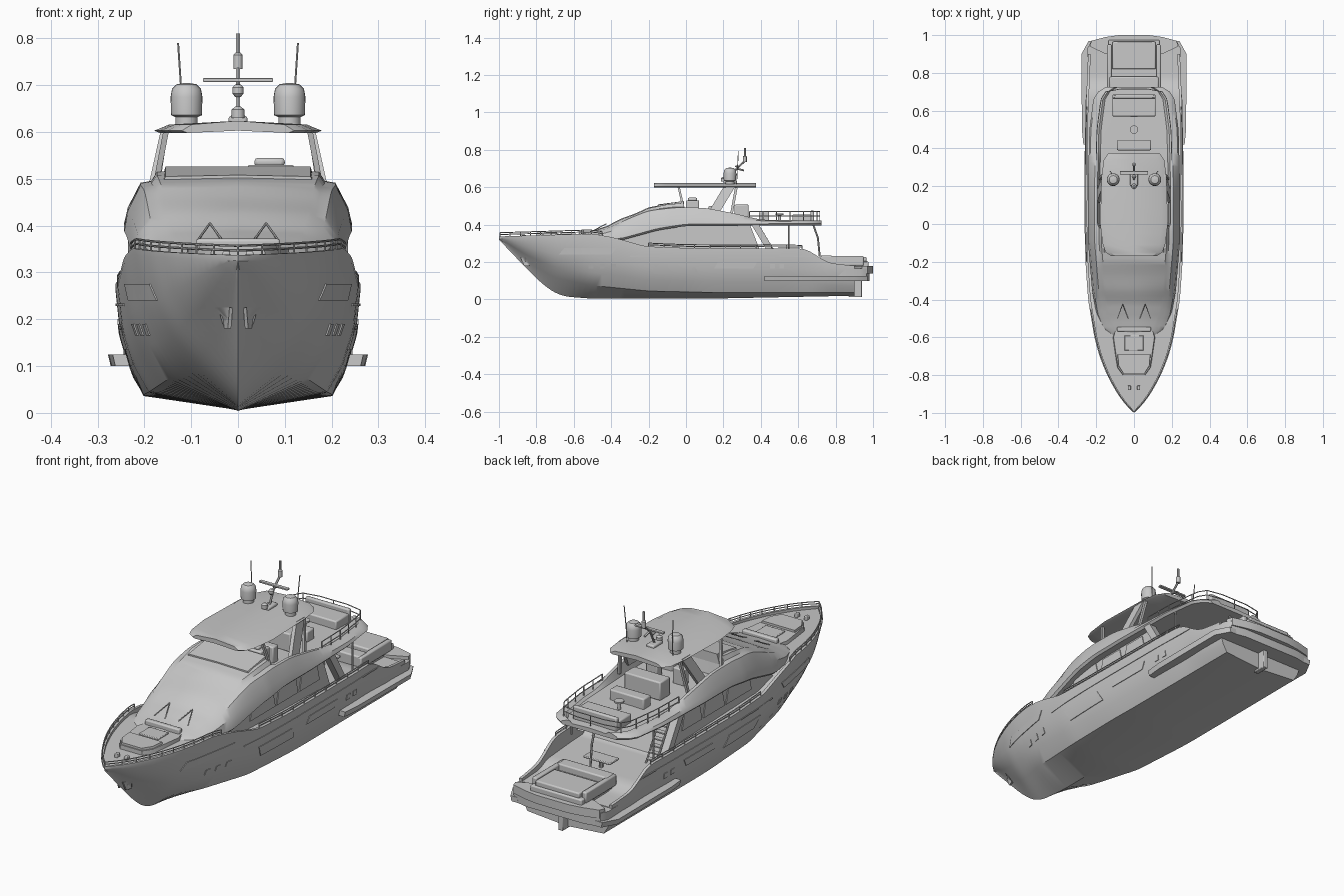
import bpy, bmesh, math
from mathutils import Vector, Matrix

cube = bpy.data.objects.get("Cube")
if cube:
    bpy.data.objects.remove(cube, do_unlink=True)

grey = bpy.data.materials.new("light_grey")
grey.use_nodes = True
grey.diffuse_color = (0.58, 0.58, 0.58, 1)
grey.node_tree.nodes["Principled BSDF"].inputs["Base Color"].default_value = grey.diffuse_color
parts = []


def finish(name, bm):
    bmesh.ops.remove_doubles(bm, verts=bm.verts, dist=0.0003)
    bmesh.ops.recalc_face_normals(bm, faces=bm.faces)
    mesh = bpy.data.meshes.new(name)
    bm.to_mesh(mesh)
    bm.free()
    mesh.materials.append(grey)
    ob = bpy.data.objects.new(name, mesh)
    bpy.context.collection.objects.link(ob)
    parts.append(ob)
    return ob


def loft(name, rings):
    """Skin a list of closed 3D rings and cap both ends."""
    bm = bmesh.new()
    loops = [[bm.verts.new(p) for p in r] for r in rings]
    n = len(loops[0])
    for a, b in zip(loops, loops[1:]):
        for i in range(n):
            bm.faces.new((a[i], a[(i + 1) % n], b[(i + 1) % n], b[i]))
    bm.faces.new(loops[0][::-1])
    bm.faces.new(loops[-1])
    return finish(name, bm)


def half_loft(name, stations, section):
    """Loft mirrored half sections (x, z), first and last on the centreline."""
    rings = []
    for y in stations:
        h = section(y)
        ring = h + [(-x, z) for x, z in h[-2:0:-1]]
        rings.append([(x, y, z) for x, z in ring])
    return loft(name, rings)


def prism_x(name, profile, x0, x1):
    return loft(name, [[(x, y, z) for y, z in profile] for x in (x0, x1)])


def prism_z(name, half, z0, z1, flare=1.0):
    """Extrude a plan outline given by its +x half."""
    ring = half + [(-x, y) for x, y in reversed(half)]
    return loft(name, [[(x * f, y, z) for x, y in ring] for z, f in ((z0, 1.0), (z1, flare))])


def box(name, x0, x1, y0, y1, z0, z1, bevel=0.006):
    ob = prism_x(name, [(y0, z0), (y1, z0), (y1, z1), (y0, z1)], x0, x1)
    if bevel:
        m = ob.modifiers.new("soft_edges", "BEVEL")
        m.width, m.segments = bevel, 2
    return ob


def lathe(name, x, y, profile, n=20):
    turn = [2 * math.pi * i / n for i in range(n)]
    return loft(name, [[(x + r * math.cos(a), y + r * math.sin(a), z) for a in turn] for r, z in profile])


def rods(name, paths, r=0.0025):
    bm = bmesh.new()
    for path in paths:
        for a, b in zip(path, path[1:]):
            a, b = Vector(a), Vector(b)
            d = b - a
            m = Matrix.Translation((a + b) / 2) @ d.to_track_quat("Z", "Y").to_matrix().to_4x4()
            bmesh.ops.create_cone(bm, cap_ends=True, segments=6, radius1=r, radius2=r,
                                  depth=d.length, matrix=m)
    return finish(name, bm)


def lerp(table, y):
    if y <= table[0][0]:
        return table[0][1]
    for (a, u), (b, v) in zip(table, table[1:]):
        if y <= b:
            return u + (v - u) * (y - a) / (b - a)
    return table[-1][1]


def soft(table, y, r=0.03):
    r = min(r, 1 - abs(y))
    return sum(lerp(table, y + k * r) for k in (-1, -0.5, 0, 0.5, 1)) / 5


def span(a, b, n):
    return [a + (b - a) * i / n for i in range(n + 1)]


def both(points):
    return [points, [(-x, y, z) for x, y, z in points]]


# Hull lines
beam = [(-1, 0), (-.97, .035), (-.9, .088), (-.8, .143), (-.7, .183), (-.6, .21), (-.4, .243),
        (-.2, .257), (0, .262), (.5, .26), (.9, .243)]
keel = [(-1, .32), (-.9, .215), (-.8, .112), (-.72, .045), (-.65, .016), (-.5, .004), (.2, .006), (.9, .02)]
chine_x = [(-1, 0), (-.85, .02), (-.7, .08), (-.5, .145), (-.2, .19), (.1, .202), (.9, .2)]
chine_z = [(-1, .325), (-.85, .2), (-.7, .115), (-.5, .075), (-.2, .045), (.2, .036), (.9, .036)]
sheer = [(-1, .337), (-.5, .352), (-.38, .33), (-.22, .284), (0, .275), (.64, .272), (.76, .195), (.9, .18)]
deck = [(-1, .325), (-.5, .338), (-.25, .268), (.35, .25), (.42, .205), (.7, .195), (.76, .17), (.9, .168)]


def hull_section(y):
    xs, zs, xc, zc = soft(beam, y), soft(sheer, y), soft(chine_x, y), soft(chine_z, y)
    zd = min(lerp(deck, y), zs - 0.008)
    inner = max(xs - 0.014, 0)
    return [(0, soft(keel, y)), (xc, zc), (xc + (xs - xc) * .5, zc + (zs - zc) * .25),
            (xc + (xs - xc) * .84, zc + (zs - zc) * .55), (xs, zs - .012), (xs, zs), (inner, zs),
            (inner, zd), (0, zd)]


half_loft("hull", span(-1, -.6, 20) + span(-.57, .9, 49), hull_section)


def side_x(y, z):
    return lerp([(pz, px) for px, pz in hull_section(y)[1:6]], z)


# Hull windows and anchor pockets
def hull_plate(name, y0, y1, z0, z1, skew=0.0):
    for side, sx in (("left", 1), ("right", -1)):
        rings = []
        for t in span(0, 1, 8):
            ring = []
            for z, off in ((z0, -.004), (z0, .003), ((z0 + z1) / 2, .003), (z1, .003), (z1, -.004)):
                y = y0 + (y1 - y0) * t + skew * (z - z0) / (z1 - z0)
                ring.append((sx * (side_x(y, z) + off), y, z))
            rings.append(ring)
        loft(side + "_" + name, rings)


hull_plate("anchor_pocket", -.865, -.835, .18, .225, -.02)
hull_plate("bow_window", -.68, -.4, .24, .275, .03)
hull_plate("mid_window", -.17, .07, .135, .19, -.03)
hull_plate("aft_window", .15, .36, .165, .2, .02)
for k, y in enumerate((-.52, -.46, -.4, .45, .5)):
    hull_plate("porthole_%d" % k, y, y + .025, .165, .19)
hull_plate("rub_rail", -.3, .7, .228, .234)

# Stern platform, side ledges and rudder
prism_z("swim_platform", [(.235, .72), (.243, .93), (.225, .965), (.15, .98)], .1, .165, 1.015)
prism_z("platform_lip", [(.15, .9), (.235, .94), (.225, .97), (.15, .99), (.08, 1.0)], .14, .18)
for sx in (1, -1):
    ledge = [(.2, .42), (.262, .42), (.27, .5), (.272, .9), (.235, .97), (.2, .97)]
    loft("side_ledge", [[(sx * x * f, y, z) for x, y in ledge] for z, f in ((.1, 1), (.125, 1.022))])
box("rudder", -.012, .012, .87, .94, .012, .11, .003)

# Aft sunpad island and cockpit seating
box("sunpad_base", -.135, .135, .73, .975, .16, .205)
box("sunpad_cushion", -.115, .115, .82, .965, .2, .228)
box("cockpit_sofa", -.13, .13, .72, .78, .18, .235)
for sx in (1, -1):
    box("sofa_arm", sx * .13 - .012, sx * .13 + .012, .72, .95, .18, .232)
box("cockpit_table", -.07, .07, .6, .67, .235, .245, .003)
lathe("table_leg", 0, .635, [(.01, .19), (.01, .24)], 10)

# Saloon under the upper deck, with slanted aft end
prism_x("saloon", [(-.42, .25), (.42, .2), (.34, .405), (-.25, .405)], -.2, .2)
for sx in (1, -1):
    for a, b in ((-.2, -.03), (0, .14), (.17, .3)):
        pane = [(a, .3), (b + .02, .3), (b, .385), (a + .02, .385)]
        prism_x("saloon_window", pane, sx * .198, sx * .204)
    loft("wing_support", [[(sx * x, y + dy, z) for x, dy in ((.2, 0), (.235, 0), (.235, .04), (.2, .04))]
                          for y, z in ((.44, .25), (.35, .4))])

# Superstructure with open flybridge
width = [(-.62, .1), (-.56, .165), (-.48, .198), (-.35, .222), (-.1, .243), (.2, .244), (.5, .236),
         (.66, .215), (.7, .19), (.725, .15)]
base = [(-.62, .31), (-.35, .315), (-.15, .37), (0, .393), (.72, .396)]
shoulder = [(-.62, .325), (-.45, .35), (-.3, .395), (-.15, .43), (.05, .44), (.25, .425), (.72, .412)]
rim = [(-.62, .333), (-.5, .355), (-.42, .38), (-.3, .435), (-.2, .475), (-.05, .492), (.1, .49),
       (.25, .462), (.4, .426), (.72, .422)]
crown = [(-.62, .337), (-.5, .364), (-.42, .39), (-.35, .427), (-.27, .456), (-.2, .488),
         (-.1, .508), (-.02, .515), (.0, .425), (.72, .412)]


def house_section(y):
    w, zr, zc = lerp(width, y), soft(rim, y), lerp(crown, y)
    x_in = w - .058 if zc > zr else w - .05
    return [(0, soft(base, y)), (w - .01, soft(base, y)), (w, soft(base, y) + .01),
            (w - .008, soft(shoulder, y)), (w - .035, zr), (x_in, zr + (.004 if zc > zr else 0)),
            (x_in - .012, zc), (0, zc + .004)]


half_loft("superstructure", span(-.62, -.02, 30) + span(0, .66, 26) + [.68, .7, .715, .725], house_section)

# Flybridge windscreen, helm and furniture
half_loft("fly_windscreen", span(-.15, -.01, 5),
          lambda y: [(0, .48), (.168, .48), (.155, .505 + .15 * (y + .15)), (0, .508 + .13 * (y + .15))])
box("helm_console", .02, .12, .0, .07, .42, .53)
box("helm_top", .035, .1, .01, .06, .525, .545, .008)
for x in (-.07, .07):
    box("helm_seat", x - .03, x + .03, .12, .16, .42, .5)
box("wet_bar", -.1, .09, .26, .335, .42, .507)
box("bar_counter", -.09, .09, .39, .445, .41, .468)
lathe("round_table", 0, .5, [(.008, .41), (.008, .45), (.022, .452), (.022, .46)])
box("aft_fly_sofa", -.115, .115, .57, .67, .41, .455)
box("fly_sofa_back", -.115, .115, .665, .685, .41, .475)

# Hardtop and its supports
top_w = [(-.17, .12), (-.15, .15), (-.11, .165), (0, .179), (.25, .172), (.34, .16), (.375, .135)]
half_loft("hardtop", [-.17, -.15, -.11, -.05, 0, .1, .25, .34, .36, .375],
          lambda y: [(0, .603), (lerp(top_w, y) - .012, .598), (lerp(top_w, y), .603),
                     (lerp(top_w, y) * .82, .616), (0, .624)])


def strut(name, x0, y0, z0, x1, y1, z1, depth, thick):
    corners = ((-1, -1), (1, -1), (1, 1), (-1, 1))
    for sx in (1, -1):
        loft(name, [[(sx * (x + thick * a), y + depth * b, z) for a, b in corners]
                    for x, y, z in ((x0, y0, z0), (x1, y1, z1))])


strut("front_post", .178, -.01, .475, .153, -.04, .605, .006, .006)
strut("arch_leg", .19, .14, .45, .155, .235, .608, .03, .009)
strut("arch_brace", .18, .24, .44, .155, .27, .605, .007, .006)

# Domes, whip aerials, mast and radar
for x in (-.11, .11):
    lathe("radar_dome", x, .235, [(.024, .615), (.024, .632), (.033, .636), (.034, .675), (.031, .692),
                                  (.021, .702), (.004, .705)], 24)
rods("whip_aerials", both([(.12, .27, .61), (.122, .275, .7), (.128, .28, .79)]), .0022)
box("mast_base", -.02, .02, .2, .27, .615, .635)
rods("mast", [[(0, .23, .62), (0, .27, .7), (0, .315, .74), (0, .315, .81)],
              [(0, .27, .7), (0, .31, .69)]], .005)
lathe("mast_light", 0, .315, [(.01, .735), (.01, .765), (.004, .77)], 12)
lathe("mast_camera", 0, .25, [(.006, .675), (.012, .682), (.012, .695), (.005, .702)], 12)
lathe("search_light", 0, .2, [(.014, .63), (.014, .648), (.005, .655)], 12)
box("radar_bar", -.075, .075, .262, .28, .707, .715, .002)

# Foredeck lounge and wipers
prism_z("foredeck_lounge", [(.06, -.8), (.09, -.76), (.1, -.7), (.115, -.6), (.1, -.55), (.05, -.535)],
        .32, .35, .94)
prism_z("sun_lounger", [(.055, -.795), (.085, -.75), (.09, -.69)], .34, .36, .95)
box("foredeck_table", -.05, .05, -.67, -.59, .345, .357, .003)
box("bow_sofa_back", -.09, .09, -.57, -.545, .34, .372)
for x in (-.06, .06):
    rods("wiper", [[(x - .028, -.5, .366), (x, -.425, .405), (x + .028, -.5, .366)]], .0025)
for sx in (1, -1):
    box("windlass", sx * .025 - .008, sx * .025 + .008, -.88, -.855, .32, .345, .003)


# Guard rails
def guard(name, edge, height, step=2):
    tops = [(x, y, z + height) for x, y, z in edge]
    mids = [(x, y, z + height * .5) for x, y, z in edge]
    paths = both(tops) + both(mids)
    for low, high in list(zip(edge, tops))[::step]:
        paths += both([low, high])
    return rods(name, paths)


def sheer_edge(a, b, n):
    return [(max(soft(beam, y) - .006, 0), y, soft(sheer, y)) for y in span(a, b, n)]


guard("bow_rail", sheer_edge(-.995, -.45, 20), .02)
guard("side_rail", sheer_edge(-.2, .62, 20), .018)
fly_edge = [(lerp(width, y) - .04, y, .422) for y in span(.34, .7, 10)] + [(.07, .715, .422), (0, .715, .422)]
guard("fly_rail", fly_edge, .048)

# Cockpit posts and side stairs
rods("cockpit_pole", [[(0, .715, .23), (0, .705, .33), (0, .68, .4)]], .005)
rods("deck_posts", both([(.215, .55, .26), (.215, .55, .4)]), .004)
rods("stair_rails", [[(x, .5, .2), (x, .38, .4)] for x in (-.19, -.14)], .004)
for t in span(.1, .9, 6):
    y, z = .5 - .12 * t, .2 + .2 * t
    box("stair_tread", -.19, -.14, y - .012, y + .012, z - .003, z + .003, 0)

# Smooth shading with crisp edges
bpy.ops.object.select_all(action="DESELECT")
for ob in parts:
    ob.select_set(True)
bpy.context.view_layer.objects.active = parts[0]
bpy.ops.object.shade_smooth_by_angle(angle=math.radians(35))
